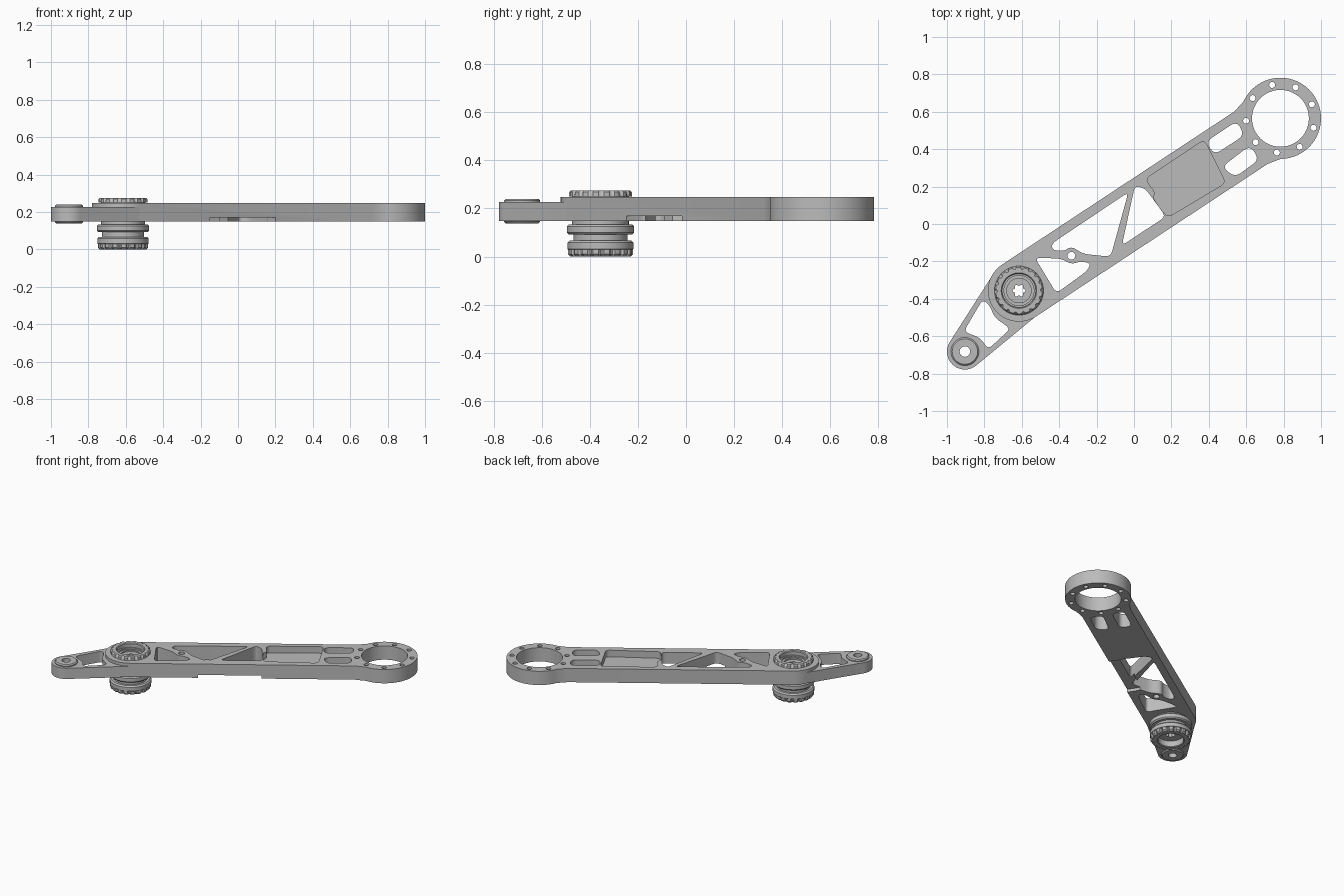
import bpy, bmesh, math
from mathutils import Vector
from mathutils.geometry import convex_hull_2d

if "Cube" in bpy.data.objects:
    bpy.data.objects.remove(bpy.data.objects["Cube"])

PIVOT, RING, TIP = Vector((-.615, -.356)), Vector((.783, .565)), Vector((-.904, -.682))
AXIS = (RING - PIVOT).normalized()
SIDE = Vector((-AXIS.y, AXIS.x))
LENGTH = (RING - PIVOT).length
BOTTOM, TOP, TAIL_TOP = .148, .248, .226

metal = bpy.data.materials.new("grey metal")
metal.diffuse_color = (.5, .5, .5, 1)
metal.use_nodes = True
metal.node_tree.nodes["Principled BSDF"].inputs["Base Color"].default_value = metal.diffuse_color


def arc(c, r, a0=0, a1=360, n=48):
    """Points on a circle; a full circle leaves out the repeated end."""
    full = abs(a1 - a0) == 360
    steps = n if full else n + 1
    return [Vector((c[0] + r * math.cos(math.radians(a0 + (a1 - a0) * i / n)),
                    c[1] + r * math.sin(math.radians(a0 + (a1 - a0) * i / n)))) for i in range(steps)]


def rounded(points, r=.03, n=5):
    """Polygon with softened corners."""
    pts, out = [Vector(p) for p in points], []
    for i, p in enumerate(pts):
        ends = []
        for q in (pts[i - 1], pts[(i + 1) % len(pts)]):
            d = q - p
            ends.append(p + d.normalized() * min(r, d.length * .45))
        for k in range(n + 1):
            t = k / n
            out.append(ends[0] * (1 - t) ** 2 + p * 2 * t * (1 - t) + ends[1] * t * t)
    return out


def along(u, v):
    """Point at u along the arm and v across it."""
    return PIVOT + AXIS * u + SIDE * v


def finish(name, bm):
    bmesh.ops.recalc_face_normals(bm, faces=bm.faces)
    mesh = bpy.data.meshes.new(name)
    bm.to_mesh(mesh)
    bm.free()
    obj = bpy.data.objects.new(name, mesh)
    bpy.context.collection.objects.link(obj)
    mesh.materials.append(metal)
    return obj


def prism(name, outline, z0, z1):
    bm = bmesh.new()
    low = [bm.verts.new((p.x, p.y, z0)) for p in outline]
    high = [bm.verts.new((p.x, p.y, z1)) for p in outline]
    bm.faces.new(low)
    bm.faces.new(high)
    for i in range(len(low)):
        j = (i + 1) % len(low)
        bm.faces.new((low[i], low[j], high[j], high[i]))
    return finish(name, bm)


def lathe(name, c, profile, n, shape=lambda r, z, i, a: r):
    """Closed (radius, height) profile turned about a vertical axis."""
    bm = bmesh.new()
    rows = []
    for i in range(n):
        a = 2 * math.pi * i / n
        row = []
        for r, z in profile:
            s = shape(r, z, i, a)
            row.append(bm.verts.new((c.x + s * math.cos(a), c.y + s * math.sin(a), z)))
        rows.append(row)
    m = len(profile)
    for i in range(n):
        a, b = rows[i], rows[(i + 1) % n]
        for k in range(m):
            bm.faces.new((a[k], b[k], b[(k + 1) % m], a[(k + 1) % m]))
    return finish(name, bm)


def combine(target, other, operation):
    mod = target.modifiers.new(operation.lower(), 'BOOLEAN')
    mod.operation, mod.object, mod.solver = operation, other, 'EXACT'
    bpy.context.view_layer.objects.active = target
    bpy.ops.object.modifier_apply(modifier=mod.name)
    bpy.data.objects.remove(other)


# arm: straight beam ending in a large ring
heading = math.degrees(math.atan2(AXIS.y, AXIS.x))
outline = arc(PIVOT, .166, heading + 90, heading + 270, 24)
outline.append(along(LENGTH - .19, -.166))
outline += arc(RING, .217, heading - 123, heading + 123, 40)
outline.append(along(LENGTH - .19, .166))
arm = prism("swing_arm", outline, BOTTOM, TOP)

# lower tail that tapers to the small bushing
cloud = arc(TIP, .096) + arc(PIVOT, .164)
tail = prism("tail", [cloud[i] for i in convex_hull_2d(cloud)], BOTTOM, TAIL_TOP)
combine(arm, tail, 'UNION')

# openings that go right through
openings = [
    rounded([(-.81, -.405), (-.775, -.43), (-.745, -.50), (-.66, -.56), (-.78, -.67), (-.82, -.61), (-.91, -.575)]),
    rounded([(-.53, -.18), (-.39, -.185), (-.335, -.215), (-.285, -.20), (-.23, -.21), (-.25, -.25), (-.415, -.37)]),
    rounded([(-.44, -.105), (-.03, .17), (-.125, -.175), (-.27, -.16), (-.335, -.12), (-.375, -.145), (-.435, -.14)]),
    rounded([(.005, .205), (.06, .19), (.17, .04), (-.065, -.115)]),
    rounded([(.385, .44), (.55, .55), (.59, .475), (.43, .37)], .04),
    rounded([(.47, .305), (.62, .42), (.67, .345), (.54, .25)], .04),
    arc(RING, .152), arc(PIVOT, .1), arc(TIP, .05, n=24), arc((-.335, -.17), .021, n=20)]
# ring bolt holes
for k in range(9):
    a = math.radians(184 + 40 * k)
    openings.append(arc(RING + Vector((math.cos(a), math.sin(a))) * .184, .016, n=16))
for shape in openings:
    combine(arm, prism("cutter", shape, 0, .4), 'DIFFERENCE')

# shallow tray on top with a small step, and relief under the front rail
tray = rounded([(.06, .24), (.375, .45), (.49, .22), (.18, .035), (.135, .09), (.10, .145), (.115, .165)], .03)
combine(arm, prism("cutter", tray, .2, .4), 'DIFFERENCE')
relief = rounded([along(.448, -.25), along(.867, -.25), along(.867, -.06), along(.448, -.06)], .04)
combine(arm, prism("cutter", relief, 0, .169), 'DIFFERENCE')


# pivot knob: notched caps above and below, grooved spool, lobed bore
def knob_shape(r, z, i, a):
    if r < .04:
        return r + .005 * math.cos(6 * a)
    if r > .12 and (z < .03 or z > .255) and i % 6 < 2:
        return r - .009
    return r


knob = lathe("pivot_knob", PIVOT, [
    (.03, .045), (.085, .045), (.085, .004), (.09, 0), (.125, 0), (.135, .01), (.135, .029), (.137, .031),
    (.137, .058), (.128, .067), (.112, .067), (.112, .092), (.132, .092), (.14, .1), (.14, .125),
    (.132, .133), (.118, .133), (.118, .25), (.131, .25), (.131, .268), (.124, .275), (.095, .275),
    (.09, .27), (.09, .245), (.08, .245), (.08, .235), (.065, .235), (.065, .225), (.03, .225)],
    108, knob_shape)

# small bushing at the tail end
bushing = lathe("tail_bushing", TIP, [
    (.028, .138), (.068, .138), (.075, .145), (.075, .233), (.068, .24), (.028, .24)], 36)

for obj in (arm, knob, bushing):
    bpy.ops.object.select_all(action='DESELECT')
    obj.select_set(True)
    bpy.context.view_layer.objects.active = obj
    bpy.ops.object.shade_smooth_by_angle(angle=math.radians(30))
